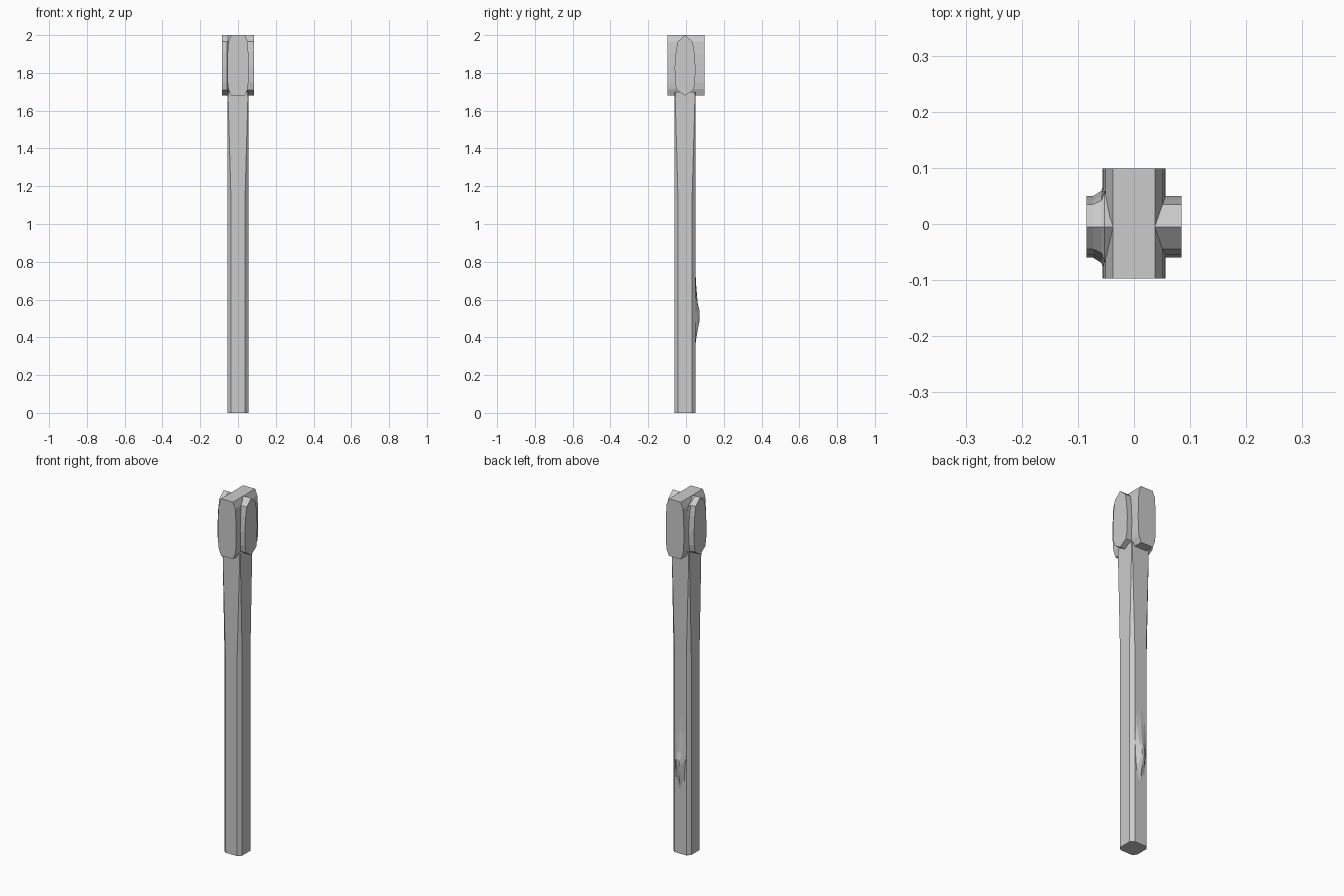
import bpy, bmesh, math

if "Cube" in bpy.data.objects:
    bpy.data.objects.remove(bpy.data.objects["Cube"])


def loft(name, rings):
    """Skin a list of equal-length closed rings and cap both ends."""
    bm = bmesh.new()
    vs = [[bm.verts.new(p) for p in r] for r in rings]
    n = len(rings[0])
    for a, b in zip(vs, vs[1:]):
        for i in range(n):
            j = (i + 1) % n
            bm.faces.new((a[i], a[j], b[j], b[i]))
    bm.faces.new(vs[0][::-1])
    bm.faces.new(vs[-1])
    bmesh.ops.recalc_face_normals(bm, faces=bm.faces)
    me = bpy.data.meshes.new(name)
    bm.to_mesh(me)
    bm.free()
    ob = bpy.data.objects.new(name, me)
    bpy.context.collection.objects.link(ob)
    return ob


def mirrored(half, centre=0.0):
    """Close a half profile (offset, z) listed top to bottom."""
    right = [(centre + o, z) for o, z in half]
    left = [(centre - o, z) for o, z in reversed(half) if o > 0]
    return right + left


def octagon(z, c, h=0.055, cy=-0.005):
    k = h - c
    pts = [(h, -k), (h, k), (k, h), (-k, h), (-h, k), (-h, -k), (-k, -h), (k, -h)]
    return [(x, y + cy, z) for x, y in pts]


# Post: chamfered corners that fade to nearly square under the head
loft("post", [octagon(0, 0.018), octagon(1.13, 0.018),
              octagon(1.66, 0.003), octagon(1.70, 0.004)])

# Front-to-back head block
block = mirrored([(0.037, 2.0), (0.051, 1.965), (0.055, 1.90), (0.056, 1.82),
                  (0.055, 1.75), (0.051, 1.715), (0.037, 1.68)])
loft("head_block", [[(x, y, z) for x, z in block] for y in (-0.097, 0.099)])

# Side-to-side head block, flared where its left end meets the main block
side = mirrored([(0, 2.0), (0.04, 1.965), (0.049, 1.91), (0.055, 1.83),
                 (0.053, 1.75), (0.045, 1.71), (0, 1.68)])
stations = [(-0.085, 1.0), (-0.073, 1.0), (-0.058, 1.17), (-0.053, 1.5),
            (-0.03, 1.0), (0.085, 1.0)]
loft("head_side_block", [[(x, y * s - 0.005, z) for y, z in side] for x, s in stations])

# Knot bulging from the back face
rings = [(0.046, 0.040, 0.28, 0.97), (0.052, 0.032, 0.38, 0.70),
         (0.062, 0.022, 0.44, 0.58), (0.072, 0.009, 0.49, 0.54)]
knot = []
for y, w, z0, z1 in rings:
    knot.append([(w * math.cos(i * math.pi / 4), y,
                  (z0 + z1) / 2 + (z1 - z0) / 2 * math.sin(i * math.pi / 4))
                 for i in range(8)])
loft("knot", knot)
